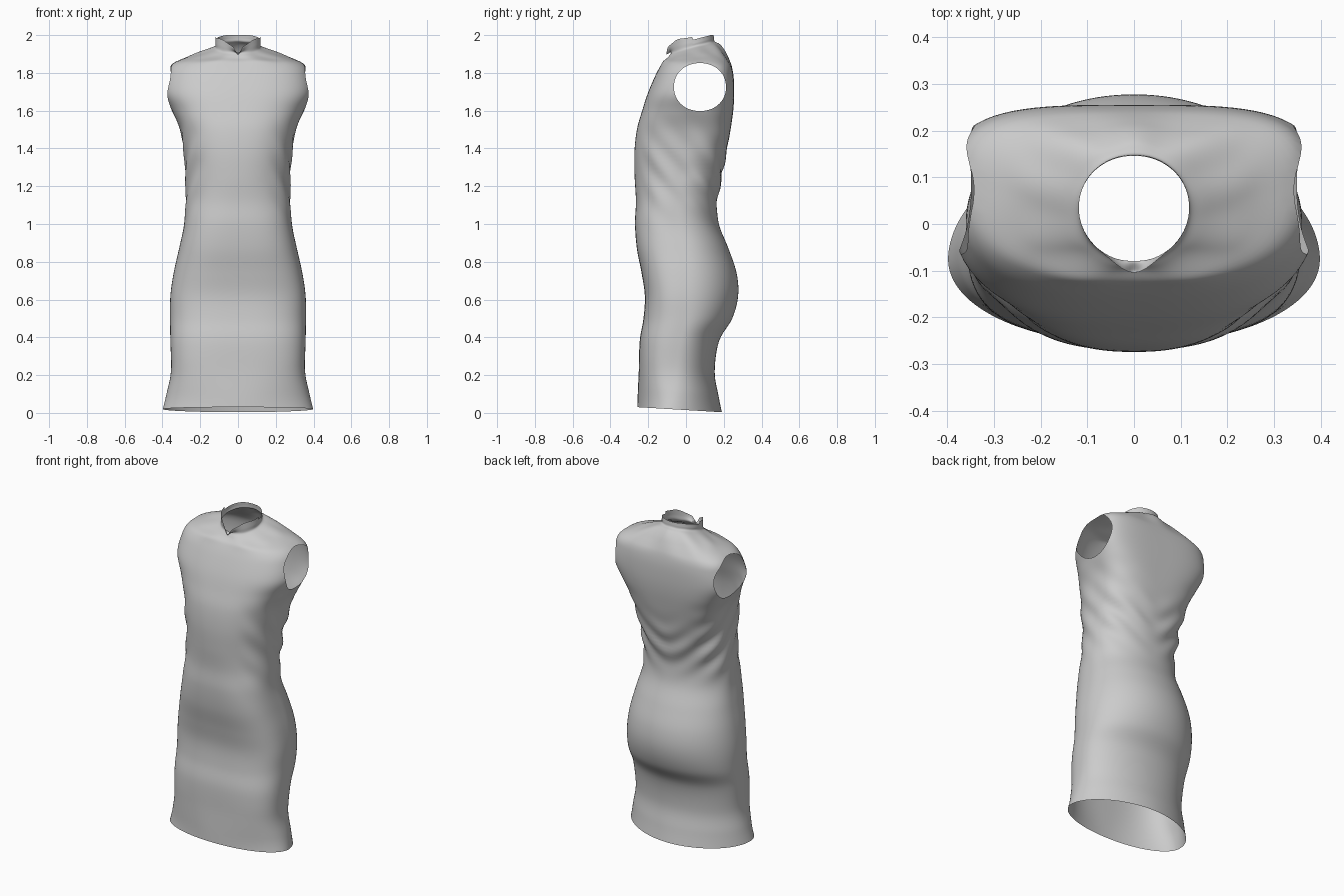
import bpy, bmesh, math

if "Cube" in bpy.data.objects:
    bpy.data.objects.remove(bpy.data.objects["Cube"])

# Dress outline: height, half width, front y, back y, y of the widest point
KEYS = [
    (0.015, .398, -.258, .190, -.075), (0.10, .378, -.255, .172, -.06),
    (0.22, .355, -.250, .152, -.05), (0.38, .358, -.245, .175, -.03),
    (0.50, .360, -.225, .245, .00), (0.62, .358, -.218, .276, .00),
    (0.74, .341, -.235, .268, .00), (0.87, .312, -.260, .225, -.01),
    (1.00, .285, -.270, .174, -.04), (1.12, .277, -.265, .165, -.04),
    (1.25, .276, -.272, .190, -.03), (1.38, .286, -.273, .214, -.01),
    (1.50, .306, -.260, .236, .02), (1.60, .350, -.232, .250, .05),
    (1.69, .392, -.203, .255, .06), (1.78, .383, -.165, .252, .07),
    (1.845, .353, -.132, .238, .08), (1.885, .258, -.110, .210, .06),
    (1.918, .162, -.092, .176, .04), (1.935, .122, -.080, .152, .035),
    (1.955, .119, -.078, .148, .035), (1.975, .118, -.076, .146, .035),
]
SIDES, STEPS = 128, 6


def ramp(a, b, t):
    t = max(0, min(1, (t - a) / (b - a)))
    return t * t * (3 - 2 * t)


def bump(t, centre, width):
    return math.exp(-((t - centre) / width) ** 2)


def catmull(p, q, r, s, t):
    return tuple(.5 * (2 * b + (c - a) * t + (2 * a - 5 * b + 4 * c - d) * t * t
                       + (3 * b - a - 3 * c + d) * t ** 3)
                 for a, b, c, d in zip(p, q, r, s))


def power(z, back):
    # squareness of the cross-section
    chest = ramp(1.2, 1.65, z) * (1 - ramp(1.8, 1.92, z))
    hem = 1 - ramp(.0, .3, z)
    skirt = 1 - ramp(.85, 1.25, z)
    n = 2.3 - .25 * ramp(1.85, 1.93, z)
    if back:
        return n + 1.3 * chest - .25 * skirt - .15 * hem
    return n + .4 * chest + .6 * skirt - .85 * hem


def outline(row, ang):
    z, a, yf, yb, yc = row
    c, s = math.cos(ang), math.sin(ang)
    n = power(z, s > 0)
    r = (abs(c) ** n + abs(s) ** n) ** (-1 / n)
    x, y = a * c * r, yc + (yb - yc if s > 0 else yc - yf) * s * r
    # cloth folds: draped lower back, slanted sides, soft neck pleats
    sag = math.sqrt(x * x + .008)
    d = .007 * bump(z, 1.24, .13) * ramp(-.05, .1, y) * math.sin(42 * (z - 1.1 * sag) + 3 * x)
    d += .005 * bump(z, 1.28, .2) * ramp(.15, .25, abs(x)) * math.sin(34 * (z + 1.2 * y) + x)
    d += .005 * bump(z, 1.89, .04) * math.sin(9 * ang) * (1 - ramp(1.92, 1.95, z)) * (1 - ramp(.2, .28, abs(x)))
    x, y = x + d * c, y + d * s
    # lifted back neckline, sloping hem, and the split at the collar front
    z += .26 * ramp(1.85, 1.935, row[0]) * (y - .035)
    z -= .06 * y * (1 - ramp(.02, .3, row[0]))
    if y < .035:
        top = ramp(1.935, 1.975, row[0])
        z += top * .025 * bump(abs(x), .09, .045)
        z -= top * (.010 * bump(x, 0, .07) + .036 * bump(x, .0, .018))
        y -= top * .028 * bump(x, 0, .05)
    return x, y, min(z, 2)


rows = []
for i in range(len(KEYS) - 1):
    p = [KEYS[max(0, min(len(KEYS) - 1, i + k))] for k in (-1, 0, 1, 2)]
    rows += [catmull(*p, j / STEPS) for j in range(STEPS)]
rows.append(KEYS[-1])


def side_x(y, z):
    # half width of the dress at a given y and z
    for lo, hi in zip(rows, rows[1:]):
        if lo[0] <= z <= hi[0]:
            t = (z - lo[0]) / (hi[0] - lo[0])
            _, a, yf, yb, yc = (u + (v - u) * t for u, v in zip(lo, hi))
            n = power(z, y > yc)
            q = abs(y - yc) / (yb - yc if y > yc else yc - yf)
            return a * max(.05, 1 - q ** n) ** (1 / n)
    return .35


# Dress shell lofted from hem to collar
bm = bmesh.new()
loops = [[bm.verts.new(outline(r, 2 * math.pi * (k + .5) / SIDES)) for k in range(SIDES)] for r in rows]
for lo, hi in zip(loops, loops[1:]):
    for k in range(SIDES):
        m = (k + 1) % SIDES
        bm.faces.new((lo[k], lo[m], hi[m], hi[k]))

# Armholes: open the sides, then round the rims
HY, HZ, RY, RZ, HN = .074, 1.725, .138, .127, 2.1


def hole(co):
    return (abs((co.y - HY) / RY) ** HN + abs((co.z - HZ) / RZ) ** HN) ** (1 / HN)


hems = set(loops[0]) | set(loops[-1])
gone = [f for f in bm.faces
        if abs(f.calc_center_median().x) > .2 and hole(f.calc_center_median()) < 1]
bmesh.ops.delete(bm, geom=gone, context='FACES')
for v in bm.verts:
    if v.is_boundary and v not in hems:
        h = hole(v.co)
        y, z = HY + (v.co.y - HY) / h, HZ + (v.co.z - HZ) / h
        v.co = (math.copysign(side_x(y, z), v.co.x), y, z)

mesh = bpy.data.meshes.new("dress")
bm.to_mesh(mesh)
bm.free()
for p in mesh.polygons:
    p.use_smooth = True
dress = bpy.data.objects.new("dress", mesh)
bpy.context.collection.objects.link(dress)
